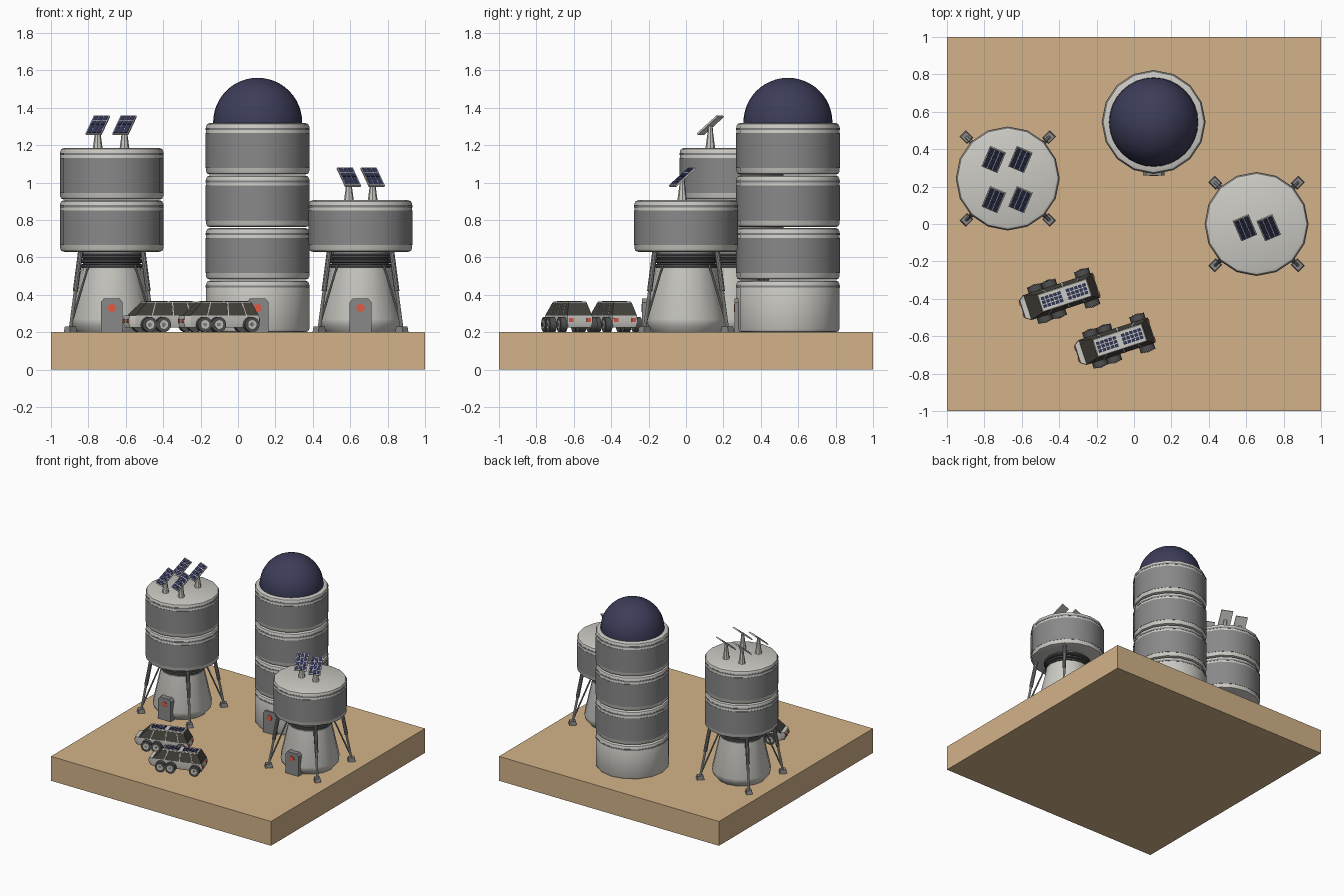
import bpy, bmesh, math
from math import sin, cos, pi, radians
from mathutils import Matrix, Vector

if "Cube" in bpy.data.objects:
    bpy.data.objects.remove(bpy.data.objects["Cube"])


def material(name, r, g, b):
    m = bpy.data.materials.new(name)
    m.diffuse_color = (r, g, b, 1)
    m.use_nodes = True
    m.node_tree.nodes["Principled BSDF"].inputs["Base Color"].default_value = m.diffuse_color
    return m


SAND = material("sand", 0.65, 0.45, 0.25)
LIGHT = material("light_grey", 0.60, 0.59, 0.55)
GREY = material("mid_grey", 0.25, 0.25, 0.25)
DARK = material("dark_grey", 0.08, 0.08, 0.08)
GLASS = material("dark_window", 0.06, 0.055, 0.045)
BLUE = material("dome_blue", 0.045, 0.045, 0.10)
CELL = material("solar_cell", 0.03, 0.035, 0.09)
RED = material("red", 0.75, 0.10, 0.06)


def finish(name, bm, mat, mtx=Matrix()):
    bmesh.ops.remove_doubles(bm, verts=bm.verts, dist=1e-5)
    bmesh.ops.recalc_face_normals(bm, faces=bm.faces)
    for f in bm.faces:
        f.smooth = True
    for e in bm.edges:
        e.smooth = e.calc_face_angle(0) < radians(31)
    me = bpy.data.meshes.new(name)
    bm.to_mesh(me)
    bm.free()
    me.materials.append(mat)
    ob = bpy.data.objects.new(name, me)
    ob.matrix_world = mtx
    bpy.context.collection.objects.link(ob)
    return ob


def loft(name, rings, mat, mtx=Matrix(), caps=True):
    """Skin a list of equal-length closed rings."""
    bm = bmesh.new()
    vs = [[bm.verts.new(p) for p in r] for r in rings]
    n = len(rings[0])
    for a, b in zip(vs, vs[1:]):
        for i in range(n):
            j = (i + 1) % n
            bm.faces.new((a[i], a[j], b[j], b[i]))
    if caps:
        bm.faces.new(vs[0])
        bm.faces.new(vs[-1])
    return finish(name, bm, mat, mtx)


def lathe(name, profile, mat, mtx, n=16):
    rings = [[(r * cos(2 * pi * i / n), r * sin(2 * pi * i / n), z) for i in range(n)]
             for r, z in profile]
    return loft(name, rings, mat, mtx)


def frustum(name, low, high, mat, mtx=Matrix()):
    """low / high = (x0, x1, half_width, z)"""
    return loft(name, [[(a, -w, z), (b, -w, z), (b, w, z), (a, w, z)]
                       for a, b, w, z in (low, high)], mat, mtx)


def rod(name, a, b, r, mat, mtx=Matrix(), n=10):
    a, b = Vector(a), Vector(b)
    d = b - a
    rot = Matrix.Translation(a) @ d.to_track_quat('Z', 'Y').to_matrix().to_4x4()
    return lathe(name, [(r, 0), (r, d.length)], mat, mtx @ rot, n)


def cell_grid(name, w, h, nx, ny, gap, z, mtx):
    """Grid of solar cells as one object."""
    bm = bmesh.new()
    for i in range(nx):
        for j in range(ny):
            m = Matrix.Translation(((i + .5) * w / nx - w / 2, (j + .5) * h / ny - h / 2, z))
            bmesh.ops.create_cube(bm, size=1, matrix=m @ Matrix.Diagonal(
                (w / nx - gap, h / ny - gap, .003, 1)))
    return finish(name, bm, CELL, mtx)


def at(x, y, z):
    return Matrix.Translation((x, y, z))


# Ground slab
frustum("ground_slab", (-1, 1, 1, 0), (-1, 1, 1, .2), SAND)


# One storey: rounded shell, wide grey band, thin dark line
def module(name, x, y, z, band=True):
    m = at(x, y, z)
    lathe(name + "_shell", [(.255, 0), (.270, .005), (.276, .018), (.276, .256),
                            (.270, .270), (.255, .276)], LIGHT, m)
    if band:
        lathe(name + "_band", [(.27, .035), (.278, .035), (.278, .222), (.27, .222)], GREY, m)
    lathe(name + "_line", [(.27, .238), (.278, .238), (.278, .250), (.27, .250)], GREY, m)


# Airlock door with clipped top corners and red disc
def door(name, x, y, depth):
    outline = [(-.058, 0), (.058, 0), (.058, .16), (.042, .18), (-.042, .18), (-.058, .16)]
    m = at(x, y, .2)
    loft(name, [[(a, d, b) for a, b in outline] for d in (0, depth)], GREY, m)
    rod(name + "_disc", (0, .005, .13), (0, -.004, .13), .022, RED, m, 16)


# Landing base: cone, ribbed neck, four legs
def lander(name, x, y):
    m = at(x, y, .2)
    lathe(name + "_cone", [(.185, 0), (.215, .035), (.222, .07), (.165, .33), (.165, .345)], LIGHT, m)
    lathe(name + "_neck", [(.155, .34), (.155, .44)], GREY, m)
    for z, r in ((.355, .167), (.38, .170), (.405, .178)):
        lathe(name + "_rib", [(r - .02, z - .012), (r, z - .006), (r, z + .006), (r - .02, z + .012)],
              DARK, m)
    for k in range(4):
        lm = m @ Matrix.Rotation(pi / 4 + k * pi / 2, 4, 'Z')
        frustum(name + "_foot", (.285, .34, .023, 0), (.29, .335, .02, .03), GREY, lm)
        rod(name + "_leg", (.312, 0, .02), (.235, 0, .435), .009, LIGHT, lm)
        rod(name + "_leg_sleeve", (.275, 0, .22), (.235, 0, .435), .014, GREY, lm)
        rod(name + "_leg_brace", (.30, 0, .06), (.175, 0, .36), .006, GREY, lm)
    door(name + "_door", x, y - .235, .1)


# Tilted solar panel on a tapered post
def solar_panel(name, x, y, z, turn):
    lathe(name + "_post", [(.026, 0), (.016, .075), (.012, .12)], LIGHT, at(x, y, z), 8)
    m = at(x, y, z + .124) @ Matrix.Rotation(turn, 4, 'Z') @ Matrix.Rotation(radians(40), 4, 'X')
    frustum(name + "_frame", (-.046, .046, .074, -.005), (-.046, .046, .074, .004), LIGHT, m)
    cell_grid(name + "_cells", .084, .14, 3, 4, .004, .0045, m)


# Left tower, two storeys
AX, AY = -.675, .243
lander("left_tower", AX, AY)
for k in range(2):
    module("left_tower_module", AX, AY, .63 + .279 * k)
for px in (-.75, -.607):
    for py in (.345, .13):
        solar_panel("left_tower_panel", px, py, 1.183, radians(-23))

# Right tower, one storey
BX, BY = .655, 0
lander("right_tower", BX, BY)
module("right_tower_module", BX, BY, .63)
for px in (.593, .72):
    solar_panel("right_tower_panel", px, -.02, .905, radians(23))

# Dome tower, four storeys
CX, CY = .105, .545
for k in range(4):
    module("dome_tower_module", CX, CY, .2 + .281 * k, k > 0)
door("dome_tower_door", CX, CY - .285, .1)
lathe("dome", [(.238, -.01)] + [(.238 * cos(a * pi / 24), .238 * sin(a * pi / 24))
                                for a in range(13)], BLUE, at(CX, CY, 1.322), 32)


# Six-wheeled rover, nose toward -x
def rover(x, y):
    m = at(x, y, .2) @ Matrix.Rotation(radians(18), 4, 'Z')
    # Hull with narrowed nose
    deck = [(-.215, -.05), (-.185, -.07), (.205, -.07), (.205, .07), (-.185, .07), (-.215, .05)]
    loft("rover_hull", [[(a * .96, b * .9, .025) for a, b in deck],
                        [(a, b, .05) for a, b in deck],
                        [(a * .98, b, .09) for a, b in deck]], LIGHT, m)
    # Cabin windows, pillars and roof
    frustum("rover_cabin", (-.185, .2, .07, .088), (-.115, .165, .05, .16), GLASS, m)
    for a, b in ((-.09, -.065), (.03, .03), (.13, .11)):
        frustum("rover_pillar", (a - .003, a + .003, .072, .088), (b - .003, b + .003, .052, .16), LIGHT, m)
    frustum("rover_roof", (-.115, .165, .05, .158), (-.11, .16, .046, .165), LIGHT, m)
    for u in (-.045, .095):
        cell_grid("rover_roof_cells", .115, .064, 5, 3, .004, .166, m @ at(u, 0, 0))
    # Wheels, hubs, fenders and lamps
    for s in (-1, 1):
        for u in (-.113, -.035, .152):
            rod("rover_wheel", (u, s * .065, .041), (u, s * .102, .041), .041, DARK, m, 16)
            rod("rover_hub", (u, s * .09, .041), (u, s * .105, .041), .024, LIGHT, m, 12)
            rod("rover_hub_cap", (u, s * .1, .041), (u, s * .108, .041), .01, GREY, m, 8)
        frustum("rover_head_lamp", (-.219, -.2, .012, .05), (-.219, -.2, .012, .07), RED,
                m @ at(0, s * .032, 0))
        frustum("rover_tail_lamp", (.19, .208, .012, .055), (.19, .208, .012, .075), RED,
                m @ at(0, s * .05, 0))


rover(-.395, -.39)
rover(-.10, -.63)
